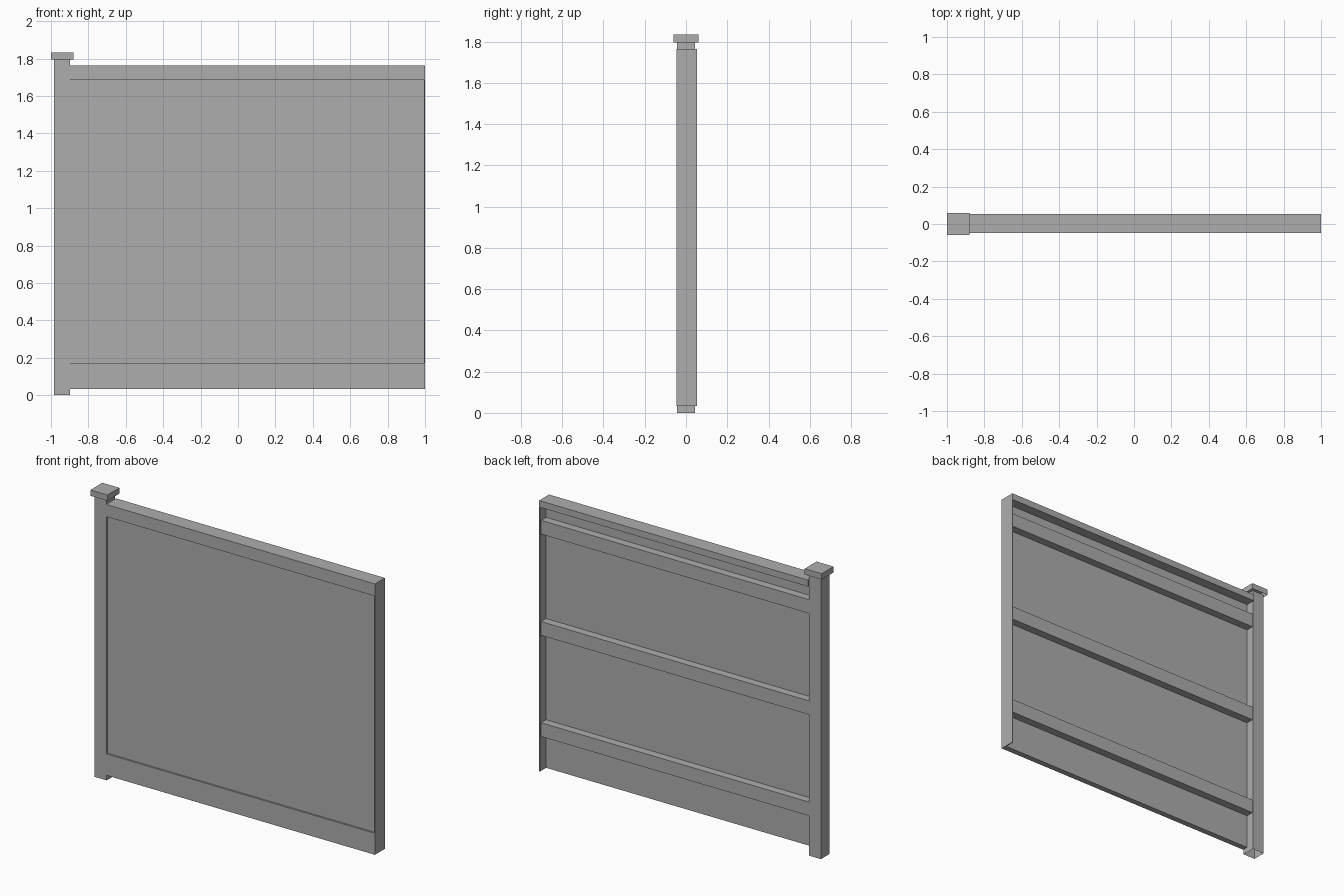
import bpy
import bmesh

default = bpy.data.objects.get("Cube")
if default:
    bpy.data.objects.remove(default, do_unlink=True)

grey = bpy.data.materials.new("plain_grey")
grey.use_nodes = True
colour = (0.42, 0.42, 0.42, 1)
grey.diffuse_color = colour
grey.node_tree.nodes["Principled BSDF"].inputs["Base Color"].default_value = colour


def box(name, x, y, z, open_bottom=False):
    """Box from (min, max) ranges, optionally without its bottom face."""
    bm = bmesh.new()
    bmesh.ops.create_cube(bm, size=1)
    for v in bm.verts:
        v.co = [r[0] if c < 0 else r[1] for c, r in zip(v.co, (x, y, z))]
    if open_bottom:
        bm.normal_update()
        under = [f for f in bm.faces if f.normal.z < -0.5]
        bmesh.ops.delete(bm, geom=under, context='FACES_ONLY')
    mesh = bpy.data.meshes.new(name)
    bm.to_mesh(mesh)
    bm.free()
    mesh.materials.append(grey)
    obj = bpy.data.objects.new(name, mesh)
    bpy.context.collection.objects.link(obj)
    return obj


POST_X, HALF = -0.94, 0.0425
INNER, END = POST_X + HALF, 1.0
FRONT, BACK = -0.047, 0.053
BOTTOM, TOP = 0.034, 1.763
SHEET_FRONT, SHEET_BACK = -0.036, -0.01
span = (INNER, END - 0.003)

# Hollow post and its cap
box("post", (POST_X - HALF, INNER), (-HALF, HALF), (0, 1.797), True)
box("post_cap", (-1, -0.88), (-0.06, 0.06), (1.796, 1.833), True)

# Infill sheet with front boards
box("infill_sheet", span, (SHEET_FRONT, SHEET_BACK), (BOTTOM, TOP - 0.01))
box("top_board", span, (FRONT, SHEET_FRONT), (1.685, TOP - 0.01))
box("bottom_board", span, (FRONT, SHEET_FRONT), (BOTTOM, 0.171))

# Top channel and thin end plate
box("top_channel", (INNER, END), (FRONT, BACK), (1.721, TOP))
box("end_plate", (END - 0.005, END), (FRONT, BACK), (BOTTOM, TOP - 0.005))

# Horizontal rails on the back
for i in range(3):
    top = 0.341 + i * 0.646
    box(f"back_rail_{i + 1}", span, (SHEET_BACK, 0.041), (top - 0.088, top))
